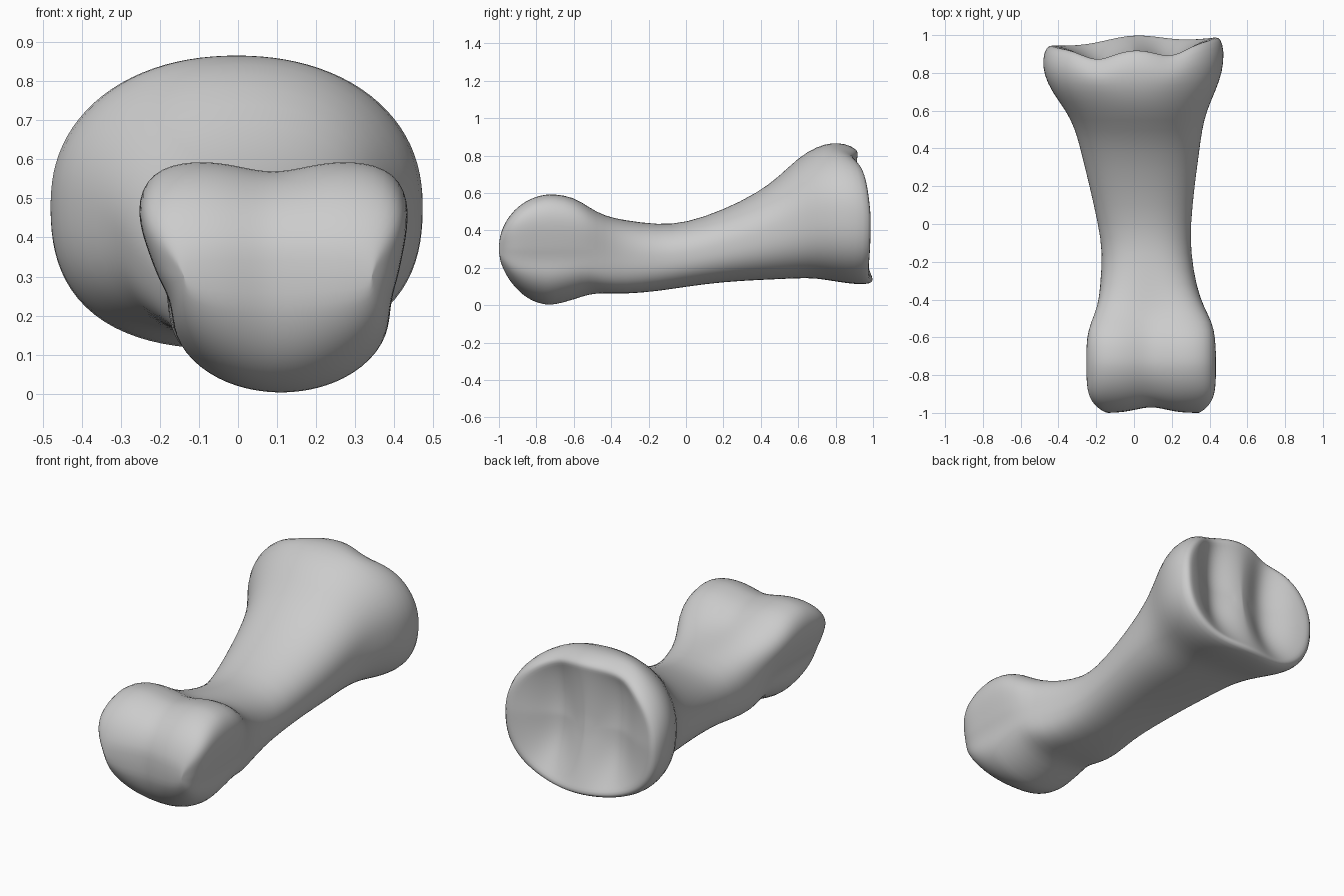
import bpy, bmesh
from math import sin, cos, pi, exp, radians

old = bpy.data.objects.get("Cube")
if old:
    bpy.data.objects.remove(old, do_unlink=True)

SIDES = 48


def clamp(v):
    return max(0.0, min(1.0, v))


def ease(v):
    v = clamp(v)
    return v * v * (3 - 2 * v)


def bump(v, width):
    return exp(-(v / width) ** 2)


# Cross-sections along the bone: y, x low, x high, z low, z high
roller = []
for step in range(10):
    a = radians(10 + 80 * step / 9)
    half = 0.35 * (1 - 0.24 * cos(a) ** 6)
    roller.append((-0.71 - 0.295 * cos(a), 0.09 - half, 0.09 + half,
                   0.3 - 0.3 * sin(a), 0.3 + 0.3 * sin(a)))

shaft = [
    (-0.60, -0.26, 0.437, 0.03, 0.585),
    (-0.52, -0.245, 0.425, 0.06, 0.53),
    (-0.44, -0.21, 0.38, 0.065, 0.485),
    (-0.33, -0.18, 0.33, 0.06, 0.455),
    (-0.15, -0.165, 0.30, 0.075, 0.43),
    (0.00, -0.19, 0.30, 0.10, 0.44),
    (0.20, -0.235, 0.32, 0.125, 0.51),
    (0.38, -0.28, 0.345, 0.135, 0.60),
    (0.50, -0.31, 0.36, 0.14, 0.69),
    (0.60, -0.36, 0.385, 0.145, 0.79),
    (0.70, -0.435, 0.43, 0.145, 0.85),
    (0.79, -0.478, 0.47, 0.125, 0.87),
    (0.87, -0.485, 0.478, 0.11, 0.865),
    (0.93, -0.465, 0.46, 0.115, 0.84),
]


def shape_roller(x, y, z):
    """Taper the front knuckle downwards, keel its base, groove its face."""
    w = ease((-0.35 - y) / 0.2)
    low = ease((0.5 - z) / 0.35)
    under = clamp((0.3 - z) / 0.3)
    z += 0.08 * w * under * ((x - 0.09) / 0.31) ** 2
    x = 0.09 + (x - 0.09) * (1 - 0.2 * low * w) + 0.02 * low * w
    groove = bump(x - 0.09, 0.11)
    front = clamp((-0.71 - y) / 0.29)
    y += 0.03 * groove * front ** 2
    z -= 0.03 * groove * w * clamp((z - 0.35) / 0.2)
    return x, y, z


def shape_head(x, y, z):
    """Shape the rear rim: pointed lower lip, two dips in the upper edge."""
    w = ease((y - 0.7) / 0.23)
    t = (z - 0.48) / 0.37
    top, low = clamp(t), clamp(-t)
    dips = bump(abs(x) - 0.2, 0.1) * top
    lip = bump(x, 0.22) * low
    y += w * (0.008 - 0.03 * top + 0.055 * lip + 0.1 * x * x
              + 0.05 * x - 0.055 * dips)
    return x, y, z


def section(y, x0, x1, z0, z1):
    """Rounded section, boxy at the knuckle and rounder at the head."""
    k = clamp((-0.25 - y) / 0.4)
    points = []
    for i in range(SIDES):
        a = 2 * pi * i / SIDES
        c, s = cos(a), sin(a)
        n = (2.15 if s > 0 else 2.6) * (1 - k) + 5.5 * k
        r = (abs(c) ** n + abs(s) ** n) ** (-1 / n)
        x = (x0 + x1) / 2 + (x1 - x0) / 2 * r * c
        z = (z0 + z1) / 2 + (z1 - z0) / 2 * r * s
        points.append((x, y, z))
    return points


rings = []
for row in roller + shaft:
    rings.append([shape_head(*shape_roller(*p)) for p in section(*row)])

# Hollowed rear face: shrinking rings with two dishes and a middle ridge
for s in (0.94, 0.87, 0.79, 0.7, 0.6, 0.5, 0.4, 0.3, 0.2, 0.1):
    ring = []
    for x, y, z in section(*shaft[-1]):
        x, z = x * s, 0.475 + (z - 0.475) * s
        inward = 1 - (s / 0.94) ** 2
        dish = 0.035 + 0.08 * bump(abs(x) - 0.2, 0.12)
        ring.append(shape_head(x, 0.942 - inward * dish, z))
    rings.append(ring)

# Skin the rings into one closed surface
bm = bmesh.new()
loops = [[bm.verts.new(p) for p in ring] for ring in rings]
for a, b in zip(loops, loops[1:]):
    for i in range(SIDES):
        j = (i + 1) % SIDES
        bm.faces.new((a[i], a[j], b[j], b[i]))


def zip_shut(loop):
    """Close a ring with strips joining its upper and lower halves."""
    for i in range(SIDES // 2):
        strip = (loop[i], loop[i + 1], loop[-i - 1], loop[-i])
        bm.faces.new(list(dict.fromkeys(strip)))


zip_shut(loops[0])
zip_shut(loops[-1])
bmesh.ops.recalc_face_normals(bm, faces=bm.faces[:])
for face in bm.faces:
    face.smooth = True
mesh = bpy.data.meshes.new("finger_bone")
bm.to_mesh(mesh)
bm.free()

bone = bpy.data.objects.new("finger_bone", mesh)
bpy.context.collection.objects.link(bone)
smooth = bone.modifiers.new("smooth_surface", "SUBSURF")
smooth.levels = smooth.render_levels = 1

# Plain grey bone colour
grey = bpy.data.materials.new("bone_grey")
grey.use_nodes = True
colour = (0.6, 0.6, 0.6, 1.0)
grey.diffuse_color = colour
grey.node_tree.nodes["Principled BSDF"].inputs["Base Color"].default_value = colour
mesh.materials.append(grey)
